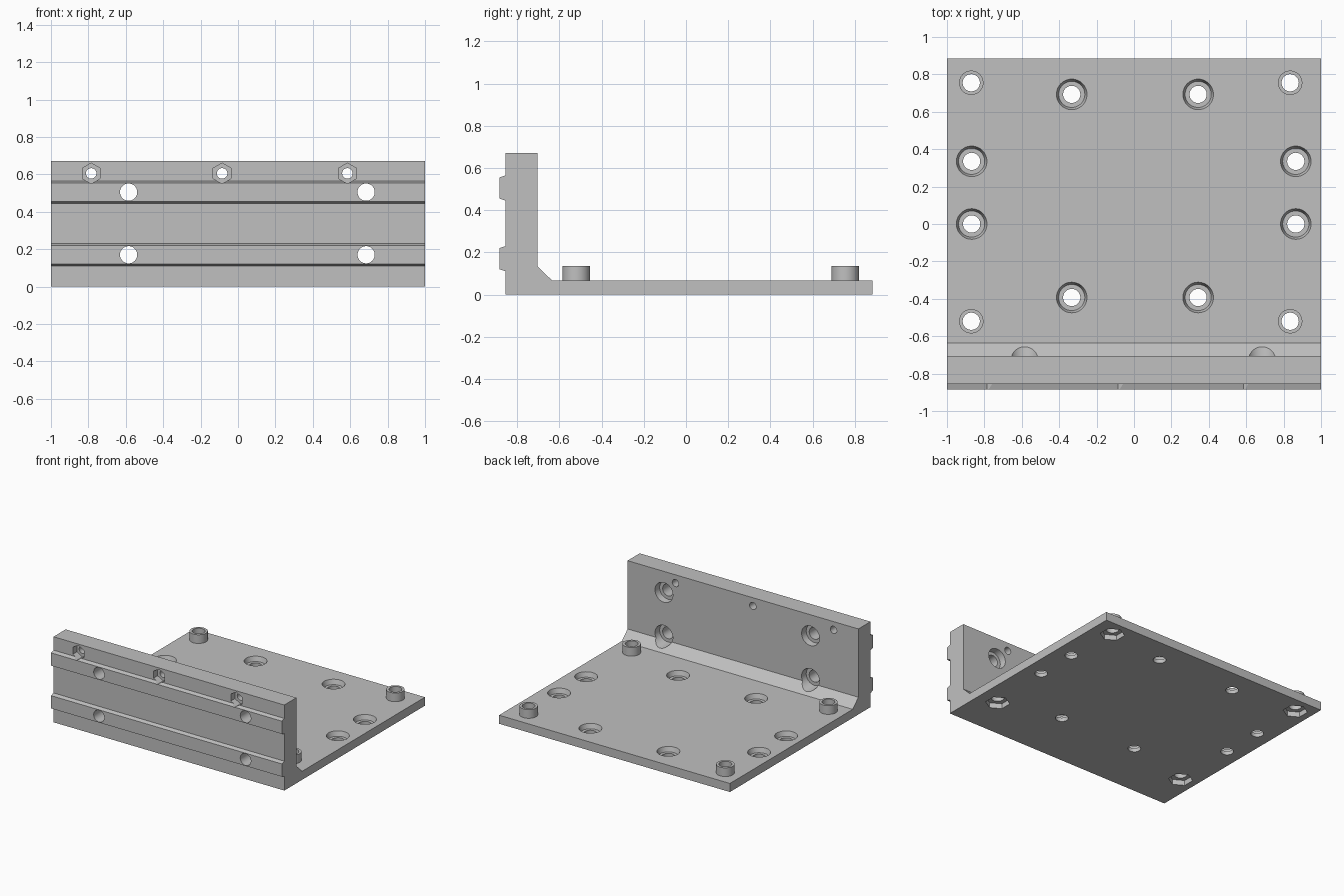
import bpy, bmesh, math
from mathutils import Matrix, Vector

cube = bpy.data.objects.get("Cube")
if cube:
    bpy.data.objects.remove(cube, do_unlink=True)

grey = bpy.data.materials.new("plain_grey")
grey.use_nodes = True
grey.diffuse_color = (0.527, 0.527, 0.527, 1)
grey.node_tree.nodes["Principled BSDF"].inputs["Base Color"].default_value = grey.diffuse_color

PLATE, BOSS_TOP = 0.067, 0.135
FRONT, RIDGE, WALL, BACK = -0.855, -0.885, -0.705, 0.885


def make_object(name, bm):
    bmesh.ops.recalc_face_normals(bm, faces=bm.faces)
    mesh = bpy.data.meshes.new(name)
    bm.to_mesh(mesh)
    bm.free()
    mesh.materials.append(grey)
    obj = bpy.data.objects.new(name, mesh)
    bpy.context.scene.collection.objects.link(obj)
    return obj


def peg(bm, axis, centre, start, end, r1, r2=None, sides=48):
    """Round or hexagonal peg from start to end along z or y."""
    mid = (start + end) / 2
    if axis == "Z":
        matrix = Matrix.Translation((centre[0], centre[1], mid))
    else:
        matrix = (Matrix.Translation((centre[0], mid, centre[1]))
                  @ Matrix.Rotation(-math.pi / 2, 4, "X"))
    bmesh.ops.create_cone(bm, cap_ends=True, segments=sides, radius1=r1,
                          radius2=r1 if r2 is None else r2,
                          depth=end - start, matrix=matrix)


def combine(target, bm, operation):
    tool = make_object("helper", bm)
    tool.hide_render = True
    mod = target.modifiers.new(operation, "BOOLEAN")
    mod.operation, mod.solver, mod.object = operation, "EXACT", tool
    bpy.context.view_layer.objects.active = target
    bpy.ops.object.modifier_apply(modifier=mod.name)
    bpy.data.objects.remove(tool, do_unlink=True)


# Angle bracket: L section with two tapered ridges, extruded along x
profile = [(FRONT, 0), (BACK, 0), (BACK, PLATE), (-0.635, PLATE),
           (WALL, BOSS_TOP), (WALL, 0.67), (FRONT, 0.67)]
for low, high in ((0.445, 0.565), (0.11, 0.23)):
    profile += [(FRONT, high), (RIDGE, high - 0.01), (RIDGE, low + 0.01), (FRONT, low)]
bm = bmesh.new()
section = bm.faces.new([bm.verts.new((-1, y, z)) for y, z in profile])
grown = bmesh.ops.extrude_face_region(bm, geom=[section])
bmesh.ops.translate(bm, vec=Vector((2, 0, 0)),
                    verts=[g for g in grown["geom"] if isinstance(g, bmesh.types.BMVert)])
bracket = make_object("angle_bracket", bm)

corners = [(x, y) for x in (-0.87, 0.835) for y in (-0.52, 0.755)]
plate_holes = ([(x, y) for x in (-0.333, 0.343) for y in (-0.393, 0.693)]
               + [(x, y) for x in (-0.868, 0.865) for y in (0.0, 0.335)])
wall_holes = [(x, z) for x in (-0.585, 0.685) for z in (0.17, 0.505)]
nut_holes = [(x, 0.605) for x in (-0.785, -0.085, 0.585)]

# Raised corner bosses
bm = bmesh.new()
for c in corners:
    peg(bm, "Z", c, 0.045, BOSS_TOP, 0.065)
combine(bracket, bm, "UNION")

# Through holes
bm = bmesh.new()
for c in corners + plate_holes:
    peg(bm, "Z", c, -0.1, 0.3, 0.046)
for c in wall_holes:
    peg(bm, "Y", c, -1, -0.6, 0.046)
for c in nut_holes:
    peg(bm, "Y", c, -1, -0.6, 0.028)
combine(bracket, bm, "DIFFERENCE")

# Tapered screw-head recesses and hexagonal nut pockets
bm = bmesh.new()
for c in plate_holes:
    peg(bm, "Z", c, 0.03, PLATE + 0.01, 0.07, 0.085)
for c in wall_holes:
    peg(bm, "Y", c, -0.755, -0.63, 0.072, 0.085)
for c in corners:
    peg(bm, "Z", c, -0.1, 0.04, 0.088, sides=6)
for c in nut_holes:
    peg(bm, "Y", c, -1, FRONT + 0.05, 0.055, sides=6)
combine(bracket, bm, "DIFFERENCE")

# Smooth the bores, keep the edges crisp
bpy.ops.object.select_all(action="DESELECT")
bracket.select_set(True)
bpy.context.view_layer.objects.active = bracket
bpy.ops.object.shade_smooth_by_angle(angle=math.radians(20))
